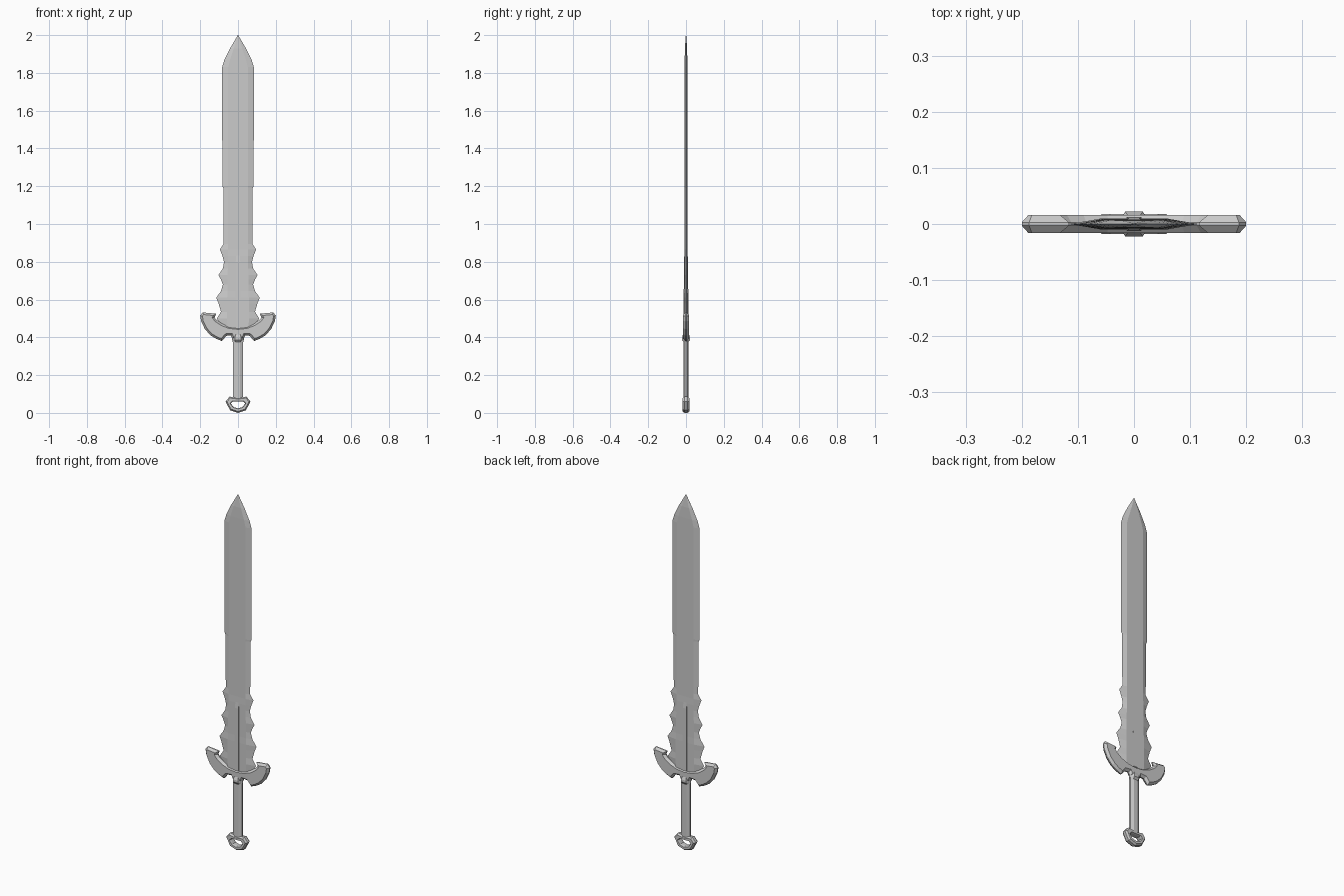
import bpy, bmesh, math
from mathutils import Vector

if "Cube" in bpy.data.objects:
    bpy.data.objects.remove(bpy.data.objects["Cube"])


def loft(name, loops, closed=False):
    """Skin equal-length loops of points; cap the ends or close into a ring."""
    bm = bmesh.new()
    rows = [[bm.verts.new(p) for p in lp] for lp in loops]
    n = len(rows[0])
    for i in range(len(rows) if closed else len(rows) - 1):
        a, b = rows[i], rows[(i + 1) % len(rows)]
        for j in range(n):
            k = (j + 1) % n
            bm.faces.new((a[j], a[k], b[k], b[j]))
    if not closed:
        bm.faces.new(rows[0])
        bm.faces.new(rows[-1])
    bmesh.ops.remove_doubles(bm, verts=bm.verts, dist=1e-5)
    bmesh.ops.recalc_face_normals(bm, faces=bm.faces)
    me = bpy.data.meshes.new(name)
    bm.to_mesh(me)
    bm.free()
    ob = bpy.data.objects.new(name, me)
    bpy.context.collection.objects.link(ob)
    return ob


def mirrored(half):
    """Half outline (x >= 0, starting and ending on x = 0) to full outline."""
    return half + [(-x, z) for x, z in reversed(half) if x > 0]


def inset(pts, d):
    """Move an outline inwards by d."""
    area = sum(a[0] * b[1] - b[0] * a[1] for a, b in zip(pts, pts[1:] + pts[:1]))
    s = 1 if area > 0 else -1
    out = []
    for i, p in enumerate(pts):
        p, a, b = Vector(p), Vector(pts[i - 1]), Vector(pts[(i + 1) % len(pts)])
        u, v = (p - a).normalized(), (b - p).normalized()
        m = Vector((-u.y - v.y, u.x + v.x)) * s
        out.append(tuple(p + m * d / max(1 + u.dot(v), 0.6)))
    return out


def at_y(pts, y):
    return [(x, y, z) for x, z in pts]


# Blade: hexagonal section with wavy lower edges; (z, half width, flat half width, half thickness)
blade_rows = [(0.44, 0.080, 0.055, 0.010), (0.50, 0.112, 0.058, 0.010),
              (0.535, 0.090, 0.058, 0.010), (0.58, 0.103, 0.057, 0.010),
              (0.61, 0.115, 0.057, 0.010), (0.645, 0.090, 0.056, 0.009),
              (0.68, 0.080, 0.055, 0.009), (0.705, 0.090, 0.055, 0.009),
              (0.73, 0.103, 0.055, 0.009), (0.765, 0.080, 0.054, 0.009),
              (0.80, 0.074, 0.054, 0.009), (0.83, 0.082, 0.053, 0.009),
              (0.865, 0.096, 0.053, 0.008), (0.895, 0.076, 0.052, 0.008),
              (1.19, 0.078, 0.052, 0.008), (1.20, 0.083, 0.052, 0.008),
              (1.83, 0.084, 0.052, 0.007), (1.87, 0.072, 0.042, 0.007),
              (1.93, 0.042, 0.022, 0.006), (2.0, 0.001, 0.0005, 0.001)]
loft("blade", [[(-w, 0, z), (-f, -t, z), (f, -t, z), (w, 0, z), (f, t, z), (-f, t, z)]
               for z, w, f, t in blade_rows])

# Raised spine on the lower blade
spine = [(0.45, 0.013, 0.0125), (0.80, 0.012, 0.0115), (0.845, 0.008, 0.008)]
loft("blade_spine", [[(-w, -t, z), (w, -t, z), (w, t, z), (-w, t, z)] for z, w, t in spine])

# Crescent guard with bevelled rim
guard = mirrored([(0, 0.453), (0.045, 0.458), (0.085, 0.473), (0.112, 0.491), (0.124, 0.505),
                  (0.116, 0.525), (0.187, 0.532), (0.2, 0.515), (0.195, 0.485),
                  (0.175, 0.443), (0.145, 0.41), (0.115, 0.392), (0.085, 0.38),
                  (0.062, 0.408), (0.038, 0.41), (0.03, 0.392), (0, 0.385)])
rim = inset(guard, 0.011)
loft("guard", [at_y(rim, -0.016), at_y(guard, -0.003), at_y(guard, 0.003), at_y(rim, 0.016)])

# Collar boss where the grip meets the guard
boss = [(0.375, 0.028, 0.013), (0.387, 0.031, 0.022), (0.40, 0.031, 0.022), (0.42, 0.02, 0.014)]
loft("guard_boss", [[(-w, 0, z), (-w * .5, -t, z), (w * .5, -t, z),
                     (w, 0, z), (w * .5, t, z), (-w * .5, t, z)] for z, w, t in boss])

# Grip: flattened octagonal bar
octagon = [math.radians(22.5 + 45 * i) for i in range(8)]
loft("grip", [[(0.03 * math.cos(a), 0.0145 * math.sin(a), z) for a in octagon]
              for z in (0.07, 0.40)])

# Pommel: bevelled angular ring
outer = mirrored([(0, 0.08), (0.045, 0.086), (0.066, 0.06), (0.042, 0.014), (0, 0.0)])
inner = mirrored([(0, 0.06), (0.028, 0.06), (0.038, 0.05), (0.024, 0.031), (0, 0.024)])
outer_face, inner_face = inset(outer, 0.007), inset(inner, -0.003)
loft("pommel", [at_y(outer_face, -0.018), at_y(outer, -0.008), at_y(outer, 0.008),
                at_y(outer_face, 0.018), at_y(inner_face, 0.018), at_y(inner, 0.01),
                at_y(inner, -0.01), at_y(inner_face, -0.018)], closed=True)
